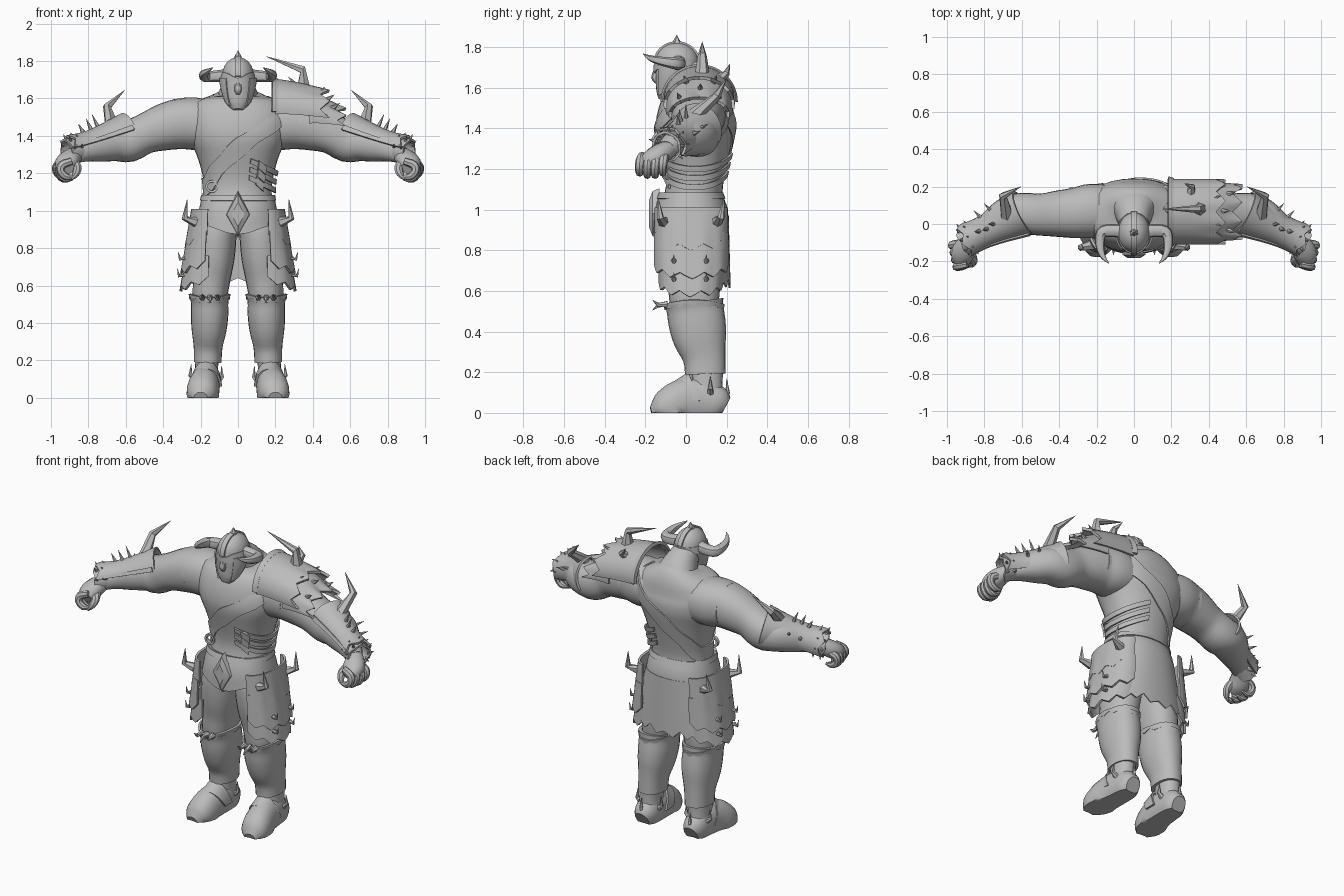
import bpy, bmesh, math
from math import sin, cos, pi, radians
from mathutils import Vector as V
grey = bpy.data.materials.new("plain grey")
grey.diffuse_color = (0.5, 0.5, 0.5, 1)
Z, Y, ODD = V((0, 0, 1)), V((0, 1, 0)), V((0.35, 0.9, 0.25))
def finish(name, bm, s=1):
    for v in bm.verts:
        v.co.x *= s
    bmesh.ops.recalc_face_normals(bm, faces=bm.faces)
    me = bpy.data.meshes.new(name)
    bm.to_mesh(me)
    bm.free()
    me.materials.append(grey)
    bpy.context.collection.objects.link(bpy.data.objects.new(name, me))
def smooth_path(pts, k):
    """Catmull-Rom through rows of (x, y, z, width radius, height radius)."""
    if k == 1:
        return [list(p) for p in pts]
    P = [pts[0]] + list(pts) + [pts[-1]]
    return [[0.5 * (2 * b + (c - a) * t + (2 * a - 5 * b + 4 * c - d) * t * t + (3 * b - a - 3 * c + d) * t ** 3)
             for a, b, c, d in zip(*P[i - 1:i + 3])]
            for i in range(1, len(P) - 2) for t in [j / k for j in range(k)]] + [list(pts[-1])]
def oval(a, p=0.9):
    c, s = cos(a), sin(a)
    return math.copysign(abs(c) ** p, c), math.copysign(abs(s) ** p, s)
def tube(name, pts, s=1, ref=Y, n=20, k=3, floor=False, bm=None):
    own = bm is None
    bm = bm or bmesh.new()
    rows = smooth_path(pts, k)
    C = [V(r[:3]) for r in rows]
    rings = []
    for i, r in enumerate(rows):
        t = (C[min(i + 1, len(C) - 1)] - C[max(i - 1, 0)]).normalized()
        a = ref.cross(t).normalized()
        b = t.cross(a)
        ring = [C[i] + a * r[3] * c + b * r[4] * d for c, d in (oval(2 * pi * j / n) for j in range(n))]
        rings.append([bm.verts.new((p.x, p.y, max(p.z, 0) if floor else p.z)) for p in ring])
    for A, B in zip(rings, rings[1:]):
        for j in range(n):
            bm.faces.new((A[j], A[(j + 1) % n], B[(j + 1) % n], B[j]))
    bm.faces.new(rings[0])
    bm.faces.new(rings[-1])
    if own:
        finish(name, bm, s)
def spikes(name, groups, s=1, r=0.015):
    """Tapered horns; each group is a list of points from base to tip."""
    bm = bmesh.new()
    for g in groups:
        w = [r * (1 - (i / (len(g) - 1)) ** 1.4) + 0.001 for i in range(len(g))]
        tube("", [(*p, q, q) for p, q in zip(g, w)], ref=ODD, n=6, k=1, bm=bm)
    finish(name, bm, s)
def shell(name, fn, nu, nv, s=1, thick=0.012):
    """Plate from a surface function of u and v in 0..1."""
    bm = bmesh.new()
    g = [[bm.verts.new(fn(i / nu, j / nv)) for j in range(nv + 1)] for i in range(nu + 1)]
    for i in range(nu):
        for j in range(nv):
            bm.faces.new((g[i][j], g[i + 1][j], g[i + 1][j + 1], g[i][j + 1]))
    bmesh.ops.remove_doubles(bm, verts=bm.verts, dist=1e-5)
    bmesh.ops.recalc_face_normals(bm, faces=bm.faces)
    bmesh.ops.solidify(bm, geom=bm.faces[:], thickness=thick)
    finish(name, bm, s)
def jag(u, n):
    return abs((u * n) % 1 - 0.5) * 2

# Torso and neck
TORSO = [(0, .03, .98, .19, .16), (0, .04, 1.1, .18, .14), (0, .045, 1.2, .192, .152), (0, .045, 1.3, .222, .175),
         (0, .045, 1.4, .265, .195), (0, .06, 1.5, .275, .185), (0, .08, 1.57, .24, .15), (0, .085, 1.615, .15, .115),
         (0, .08, 1.64, .07, .07)]
tube("torso", TORSO, n=32)
tube("neck", [(0, .1, 1.56, .14, .11), (0, .05, 1.63, .1, .1), (0, -.02, 1.7, .07, .07)])
ROWS = smooth_path(TORSO, 6)
def body(a, z, grow):
    z = min(max(z, 1.0), 1.615)
    lo, hi = next((p, q) for p, q in zip(ROWS, ROWS[1:]) if q[2] > z)
    f = (z - lo[2]) / (hi[2] - lo[2])
    y, rx, ry = [lo[i] + f * (hi[i] - lo[i]) for i in (1, 3, 4)]
    c, d = oval(a)
    return V(((rx + grow) * c, y + (ry + grow) * d, z))
# Chest strap, side straps and buckles
shell("chest_strap", lambda u, v: body(2 * pi * u, 1.33 + .22 * cos(2 * pi * u) + (v - .5) * (.1 + .03 * jag(u, 8)),
      .008), 64, 4, thick=.01)
for i in range(3):
    shell("side_strap", lambda u, v: body(radians(-75 + 150 * u),
          1.29 - .045 * i - .09 * cos(radians(-75 + 150 * u)) + (v - .5) * .028, .012), 24, 1, thick=.01)
    shell("strap_buckle", lambda u, v: body(radians(-64 + 14 * u), 1.25 - .045 * i - .035 * u + (v - .5) * .042,
          .022), 3, 1)
shell("strap_ring", lambda u, v: V((-.14 + (.022 + .012 * v) * cos(2 * pi * u), -.085,
      1.13 + (.022 + .012 * v) * sin(2 * pi * u))), 16, 1, thick=.02)

# Head and helmet
tube("head", [(0, -.115, 1.535, .025, .025), (0, -.1, 1.565, .058, .05), (0, -.075, 1.63, .082, .078),
     (0, -.06, 1.69, .085, .092), (0, -.05, 1.75, .07, .09), (0, -.045, 1.79, .045, .06), (0, -.045, 1.812, .01, .015)],
     n=24)
tube("nose", [(0, -.14, 1.69, .012, .015), (0, -.152, 1.65, .02, .02), (0, -.142, 1.625, .012, .01)], n=10)
shell("helmet_dome", lambda u, v: V(((.082 * cos(v * pi / 2) + .003) * cos(2 * pi * u),
      -.045 + (.103 * cos(v * pi / 2) + .004) * sin(2 * pi * u), 1.72 + .1 * sin(v * pi / 2))), 32, 8)
shell("helmet_band", lambda u, v: V(((.095 - .008 * v) * cos(2 * pi * u), -.048 + .112 * sin(2 * pi * u),
      1.70 + .04 * v - .03 * max(0, -sin(2 * pi * u)) ** 6)), 32, 2)
shell("helmet_ridge", lambda u, v: V(((v - .5) * .03, -.045 + .116 * cos(radians(15 + 165 * u)),
      1.72 + .108 * sin(radians(15 + 165 * u)))), 16, 1)
spikes("crown_spike", [[(0, -.048, 1.795), (0, -.046, 1.825), (0, -.045, 1.858)]], r=.03)
for s in (-1, 1):
    shell("cheek_guard", lambda u, v: V(((.1 - .03 * v * v) * cos(radians(50 - 100 * u)),
          -.055 - .025 * v + (.105 - .03 * v) * sin(radians(50 - 100 * u)), 1.71 - (.1 + .05 * u) * v)), 10, 4, s)
    tube("helmet_horn", [(.06, -.04, 1.725, .035, .034), (.13, -.035, 1.718, .034, .032), (.175, -.05, 1.718, .03, .03),
         (.182, -.12, 1.73, .023, .023), (.165, -.175, 1.745, .014, .014), (.135, -.21, 1.765, .002, .002)], s, Z, 10)

# Arms, hands and arm armour
FORE, WRIST = V((.60, .055, 1.395)), V((.89, -.085, 1.315))
T = (WRIST - FORE).normalized()
OUT = Z.cross(T).normalized()
UP = T.cross(OUT)
def around(f, deg, r):
    return FORE.lerp(WRIST, f) + OUT * r * cos(radians(deg)) + UP * r * sin(radians(deg))
for s in (-1, 1):
    tube("arm", [(.14, .07, 1.46, .14, .13), (.23, .07, 1.465, .145, .14), (.31, .06, 1.465, .135, .135),
         (.4, .055, 1.445, .125, .125), (.5, .05, 1.41, .112, .107), (.585, .055, 1.37, .112, .11),
         (.66, .04, 1.365, .112, .1), (.74, -.005, 1.35, .095, .09), (.82, -.055, 1.325, .068, .065),
         (.88, -.095, 1.295, .048, .045)], s, Z, 24)
    shell("armband", lambda u, v: V((.325 + .02 * v, .06 + .134 * cos(2 * pi * u), 1.462 + .134 * sin(2 * pi * u))),
          32, 1, s, .006)
    shell("forearm_plate", lambda u, v: around(v - .04 + .08 * jag(u, 3) * (v > .9), -30 + 190 * u,
          .128 - .07 * v + .035 * v ** 4), 18, 10, s)
    shell("plate_rim", lambda u, v: around(u, 150 + 12 * v, .134 - .07 * u + .03 * u ** 4), 10, 1, s, .016)
    spikes("forearm_hook", [[around(.17, 75, .09), V((.7, .15, 1.555)), V((.605, .2, 1.645))]], s, .034)
    spikes("forearm_spikes", [[around(f, d, .08), around(f + .04, d, h)] for f, d, h in
           ((.42, 80, .165), (.56, 85, .15), (.7, 80, .135), (.4, 25, .15), (.62, 20, .135))], s, .013)
    shell("wrist_cuff", lambda u, v: around(.86 + .2 * v + .03 * jag(u, 6) * v, 360 * u, .066 + .012 * v), 24, 2, s)
    spikes("cuff_spikes", [[around(f, d, .06), around(f + .03, d, .102)] for f in (.89, 1.02)
           for d in range(-40, 200, 40)], s, .013)
    tube("palm", [(.87, -.085, 1.30, .048, .042), (.9, -.125, 1.275, .06, .05), (.917, -.165, 1.25, .063, .05),
         (.92, -.205, 1.23, .045, .038)], s, Z, 16)
    for i in range(4):
        x, y, z = .945 - .008 * i, -.1 - .038 * i, .012 * abs(i - 1.5)
        tube("finger", [(x - .03, y, 1.265, .02, .02), (x + .02, y - .01, 1.245, .023, .023),
             (x + .026, y - .016, 1.2 + z / 2, .021, .021), (x - .005, y - .014, 1.163 + z, .019, .019),
             (x - .045, y - .008, 1.165 + z, .008, .008)], s, Y, 8)
    tube("thumb", [(.885, -.14, 1.265, .03, .026), (.86, -.19, 1.23, .024, .024), (.868, -.215, 1.195, .019, .019),
         (.89, -.225, 1.168, .007, .007)], s, ODD, 8)

# Shoulder armour on one side, with overlapping plates
for name, x0, x1, z0, h0, h1, w0, w1 in (("shoulder_plate", .2, .44, 1.54, .165, .14, .175, .175),
                                         ("shoulder_lower_plate", .38, .53, 1.49, .165, .09, .165, .15)):
    shell(name, lambda u, v: V((x0 + (x1 - x0) * v + .05 * jag(u, 5) * v ** 3,
          .065 - (w0 + (w1 - w0) * v) * cos(radians(-8 + 196 * u)),
          z0 + (h0 + (h1 - h0) * v) * sin(radians(-8 + 196 * u)) - .025 * v * v)), 30, 6, thick=.016)
shell("shoulder_rim", lambda u, v: V((.185 + .03 * v, .065 - (.19 - .01 * v) * cos(pi * u),
      1.53 + (.185 - .01 * v) * sin(pi * u))), 24, 1, thick=.02)
spikes("shoulder_horn", [[(.35, .08, 1.67), (.345, .08, 1.755), (.15, .08, 1.825)]], r=.034)
spikes("shoulder_back_horn", [[(.3, .16, 1.64), (.31, .2, 1.67), (.27, .215, 1.715)]], r=.026)
spikes("shoulder_spikes", [[(x, y, z), (x + .045, y + (y - .065) * .15, z + .03)] for x, y, z in
       ((.42, .0, 1.63), (.42, .14, 1.63), (.47, .07, 1.59), (.5, -.03, 1.545), (.5, .16, 1.545))], r=.015)

# Belt, buckle and ragged back cloth
def hip(a, z, grow=0):
    f = (1.09 - z) / .45
    c, d = oval(a)
    return V(((.19 + .1 * f + grow) * c, .025 + (.15 + min(.15 * f, .03) + .012 * f + grow) * d, z))
shell("hip_belt", lambda u, v: hip(2 * pi * u, 1.085 - v * (.165 + .045 * max(0, -sin(2 * pi * u)) ** 8)), 48, 4,
      thick=.016)
shell("belt_roll", lambda u, v: hip(2 * pi * u, 1.085 - .03 * v, .006), 48, 1)
shell("back_cloth", lambda u, v: hip(radians(8 + 164 * u), .97 - v * (.31 + .035 * jag(u, 9) + .02 * jag(u, 4)),
      .002), 54, 5, thick=.008)
tube("belt_buckle", [(0, -.13, .98, .07, .125), (0, -.165, .98, .06, .11), (0, -.182, .98, .035, .065)], 1, Z, 4, 1)
tube("pelvis", [(0, .03, 1.04, .18, .15), (0, .03, .95, .2, .16), (0, .03, .89, .1, .1)])
# Legs, boots and feet
for s in (-1, 1):
    tube("thigh", [(.1, .03, .98, .1, .14), (.115, .03, .88, .108, .155), (.125, .03, .76, .108, .145),
         (.14, .04, .64, .1, .13), (.15, .04, .54, .092, .12), (.15, .05, .46, .08, .1)], s, Y, 24)
    tube("boot_shaft", [(.152, .04, .545, .108, .145), (.152, .045, .51, .1, .14), (.152, .055, .44, .1, .14),
         (.155, .07, .36, .093, .13), (.16, .09, .27, .077, .105), (.162, .095, .19, .074, .1)], s, Y, 24)
    shell("knee_cuff", lambda u, v: V((.152 + (.112 - .004 * v) * cos(2 * pi * u), .04 + (.15 - .004 * v)
          * sin(2 * pi * u), .555 - .02 * sin(2 * pi * u) ** 2 - v * (.015 + .015 * jag(u, 12)))), 48, 2, s)
    spikes("knee_spikes", [[(x, -.09, .535), (x, -.135, .53), (x, -.165, .555 - .05 * (x == .15))]
           for x in (.11, .15, .19)], s, .016)
    tube("ankle", [(.165, .1, .24, .062, .085), (.168, .1, .15, .062, .08), (.17, .1, .05, .068, .085)], s)
    tube("foot", [(.17, .195, .03, .045, .05), (.17, .16, .045, .068, .085), (.172, .08, .06, .075, .11),
         (.178, .0, .06, .08, .11), (.188, -.07, .03, .086, .105), (.197, -.13, .01, .074, .08),
         (.2, -.17, 0, .035, .03)], s, Z, 20, 3, True)
    shell("ankle_strap", lambda u, v: V((.17 + .084 * cos(pi * u), .07 * v - .06 * sin(pi * u),
          .06 + (.095 + .045 * v) * sin(pi * u))), 16, 2, s)
    shell("instep_plate", lambda u, v: V((.172 + .06 * (1 - v * .6) * (2 * u - 1), .03 - .03 * (1 - v) * sin(pi * u),
          .13 + .075 * v + .02 * sin(pi * u))), 8, 2, s)
    spikes("heel_spikes", [[(.17, .17, .07), (.17, .205, .1), (.17, .2, .17)], [(.23, .12, .1), (.255, .12, .12),
           (.25, .12, .18)], [(.11, .12, .09), (.085, .12, .11), (.088, .12, .17)]], s, .017)
    # Three flaring hip plates with jagged hems, and their horns
    for zt, zb, r0, r1, ry, a0 in ((1.01, .85, .10, .135, .18, -85), (.89, .71, .118, .158, .185, -82),
                                   (.76, .62, .13, .162, .16, -88)):
        shell("hip_plate", lambda u, v: V((.15 + (r0 + (r1 - r0) * v) * oval(radians(a0 + (85 - a0) * u))[0],
              .025 + ry * oval(radians(a0 + (85 - a0) * u))[1],
              zt + (zb - zt) * v - v * (.05 * cos(radians(a0 + (85 - a0) * u)) - .03 * jag(u, 5)))), 40, 4, s, .014)
    spikes("plate_spikes", [[(x, y, z), (x + .025, y, z - .01), (x + .035, y, z + .03)] for x, z in
           ((.285, .75), (.29, .66)) for y in (-.06, .1)], s, .012)
    spikes("hip_horns", [[(.225, y, .94), (.285, y * 1.15, .96), (.272, y * 1.25, 1.06)] for y in (-.11, .15)], s, .027)
# Smooth shading with sharp creases
bpy.ops.object.select_all(action='SELECT')
bpy.context.view_layer.objects.active = bpy.context.selected_objects[0]
bpy.ops.object.shade_smooth_by_angle(angle=radians(35))
